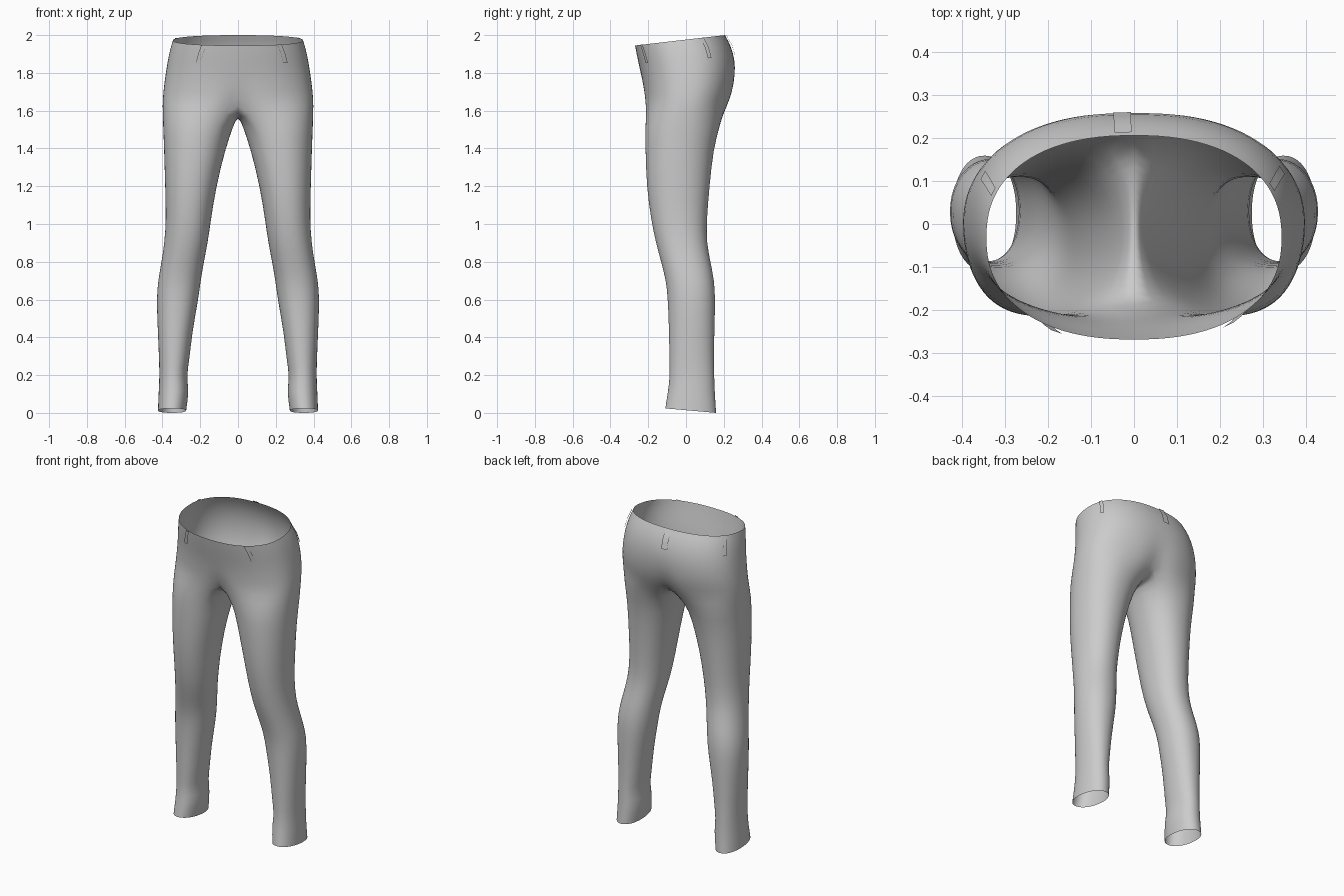
import bpy, bmesh, math
from math import sin, cos, pi, radians
from mathutils import Vector

if "Cube" in bpy.data.objects:
    bpy.data.objects.remove(bpy.data.objects["Cube"])

OUT, INN = 24, 8          # segments on the outer and inner arc of each leg

cloth = bpy.data.materials.new("grey cloth")
cloth.diffuse_color = (0.6, 0.6, 0.6, 1)
cloth.use_nodes = True
cloth.node_tree.nodes["Principled BSDF"].inputs["Base Color"].default_value = cloth.diffuse_color

# hip rings: half width, front y, back y, front z, back z, centre crease
HIP = [(.345, -.27, .207, 1.945, 2.0, 0), (.361, -.262, .238, 1.90, 1.945, 0),
       (.375, -.247, .259, 1.83, 1.87, 0), (.386, -.235, .263, 1.77, 1.79, .01),
       (.396, -.227, .252, 1.70, 1.70, .05), (.401, -.222, .225, 1.645, 1.62, .14)]

# leg rings: z, inner x, outer x, front y, back y
LEG = [(1.52, .024, .397, -.218, .18), (1.40, .065, .392, -.215, .146),
       (1.20, .115, .386, -.21, .125), (1.02, .143, .381, -.185, .11),
       (.90, .16, .39, -.16, .11), (.80, .18, .405, -.132, .13),
       (.70, .197, .424, -.106, .15), (.60, .21, .432, -.096, .156),
       (.42, .243, .424, -.09, .15), (.28, .257, .418, -.088, .148),
       (.19, .273, .416, -.086, .15), (.12, .258, .42, -.095, .152),
       (.012, .274, .424, -.11, .16)]


def power(v, e):
    return math.copysign(abs(v) ** e, v)


def hip_point(row, t):
    """Point on the hip; t runs from front centre (0) to back centre (pi)."""
    i = min(int(row), len(HIP) - 2)
    f = row - i
    w, yf, yb, zf, zb, crease = [a + (b - a) * f for a, b in zip(HIP[i], HIP[i + 1])]
    x = w * power(max(sin(t), 0), .87)
    u = -power(cos(t), .87)
    y = (yf + yb) / 2 + u * (yb - yf) / 2
    y *= 1 - crease * math.exp(-(x / .06) ** 2)
    return Vector((x, y, zf + (zb - zf) * (u + 1) / 2))


def leg_point(ring, a, tilt):
    z, xi, xo, yf, yb = ring
    u = power(sin(a), .93)
    return Vector(((xi + xo) / 2 + (xo - xi) / 2 * power(cos(a), .93),
                   (yf + yb) / 2 + (yb - yf) / 2 * u, z - tilt * u))


def make_object(name, bm):
    me = bpy.data.meshes.new(name)
    bm.to_mesh(me)
    bm.free()
    me.materials.append(cloth)
    for p in me.polygons:
        p.use_smooth = True
    ob = bpy.data.objects.new(name, me)
    bpy.context.collection.objects.link(ob)
    return ob


def strip(bm, upper, lower, closed):
    n = len(upper)
    for i in range(n if closed else n - 1):
        j = (i + 1) % n
        bm.faces.new((upper[i], lower[i], lower[j], upper[j]))


# trousers: half of the hip, crotch seam and one leg, then mirrored
bm = bmesh.new()
rings = [[bm.verts.new(hip_point(r, pi * i / OUT)) for i in range(OUT + 1)]
         for r in range(len(HIP))]
for up, low in zip(rings, rings[1:]):
    strip(bm, up, low, False)

front, back = rings[-1][0].co.copy(), rings[-1][-1].co.copy()
seam = []
for k in range(1, INN):
    p = back.lerp(front, k / INN)
    p.z = 1.575 + (p.z - 1.575) * (2 * k / INN - 1) ** 2
    p.x = 0
    seam.append(bm.verts.new(p))
prev = rings[-1] + seam

angles = [radians(-130 + 260 * i / OUT) for i in range(OUT + 1)]
angles += [radians(130 + 100 * k / INN) for k in range(1, INN)]
for ring in LEG:
    tilt = .012 if ring is LEG[-1] else 0
    cur = [bm.verts.new(leg_point(ring, a, tilt)) for a in angles]
    strip(bm, prev, cur, True)
    prev = cur
trousers = make_object("trousers", bm)
trousers.modifiers.new("mirror", 'MIRROR').merge_threshold = .002
sub = trousers.modifiers.new("smooth", 'SUBSURF')
sub.levels = sub.render_levels = 1

# belt loops: narrow raised strips following the hip
def belt_loop(name, side, t, slant):
    bm = bmesh.new()
    prev = None
    for row in (0, .5, 1, 1.4, 1.75):
        cur = []
        for d in (-.042, .042):
            p = hip_point(row, t + d + slant * row)
            p += Vector((p.x, p.y, 0)).normalized() * .007
            p.x *= side
            cur.append(bm.verts.new(p))
        if side < 0:
            cur.reverse()
        if prev:
            strip(bm, prev, cur, False)
        prev = cur
    make_object(name, bm)


belt_loop("front_left_belt_loop", -1, .48, .03)
belt_loop("front_right_belt_loop", 1, .62, .03)
belt_loop("side_left_belt_loop", -1, 1.97, 0)
belt_loop("side_right_belt_loop", 1, 2.02, 0)
belt_loop("back_belt_loop", -1, 3.09, 0)
